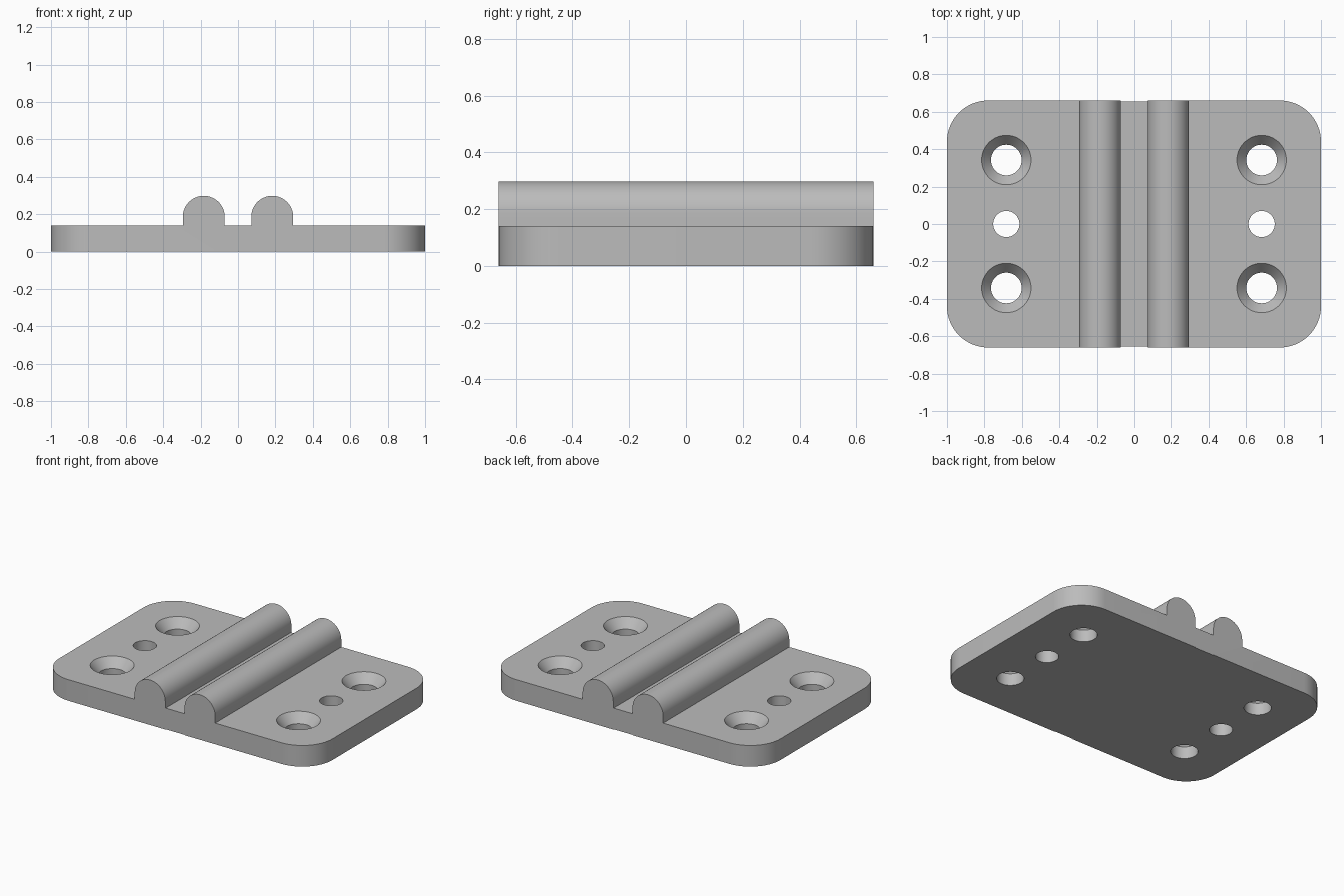
import bpy, bmesh, math

DEPTH, THICK = 0.66, 0.14          # half depth and thickness of the plate
RIB_X, RIB_R, RIB_Z = 0.183, 0.112, 0.186

if "Cube" in bpy.data.objects:
    bpy.data.objects.remove(bpy.data.objects["Cube"], do_unlink=True)

grey = bpy.data.materials.new("plain grey")
grey.use_nodes = True
colour = (0.50, 0.50, 0.50, 1)
grey.diffuse_color = colour
grey.node_tree.nodes["Principled BSDF"].inputs["Base Color"].default_value = colour


def make_object(name, bm):
    bmesh.ops.recalc_face_normals(bm, faces=bm.faces)
    mesh = bpy.data.meshes.new(name)
    bm.to_mesh(mesh)
    bm.free()
    mesh.materials.append(grey)
    obj = bpy.data.objects.new(name, mesh)
    bpy.context.collection.objects.link(obj)
    return obj


def extrude_profile(bm, points, half_depth):
    """Extrude an (x, z) outline along y."""
    face = bm.faces.new([bm.verts.new((x, -half_depth, z)) for x, z in points])
    new = bmesh.ops.extrude_face_region(bm, geom=[face])["geom"]
    verts = [g for g in new if isinstance(g, bmesh.types.BMVert)]
    bmesh.ops.translate(bm, verts=verts, vec=(0, 2 * half_depth, 0))


def add_revolved(bm, x, y, profile, sides=48):
    """Add a closed solid turned from (radius, z) points."""
    rings = [[bm.verts.new((x + r * math.cos(2 * math.pi * i / sides),
                            y + r * math.sin(2 * math.pi * i / sides), z))
              for i in range(sides)] for r, z in profile]
    for low, high in zip(rings, rings[1:]):
        for i in range(sides):
            j = (i + 1) % sides
            bm.faces.new((low[i], low[j], high[j], high[i]))
    bm.faces.new(rings[0][::-1])
    bm.faces.new(rings[-1])


# Leaf: plate and round-topped rib in one outline
arc = [(RIB_X + RIB_R * math.cos(math.pi * i / 32),
        RIB_Z + RIB_R * math.sin(math.pi * i / 32)) for i in range(33)]
inner = RIB_X - RIB_R
bm = bmesh.new()
extrude_profile(bm, [(inner, 0), (1, 0), (1, THICK), (RIB_X + RIB_R, THICK)] + arc, DEPTH)

# Rounded outer corners
corners = [e for e in bm.edges if all(v.co.x > 0.99 for v in e.verts)
           and abs(e.verts[0].co.z - e.verts[1].co.z) > 0.1]
bmesh.ops.bevel(bm, geom=corners, offset=0.22, segments=16, profile=0.5, affect='EDGES')
leaf = make_object("leaves_with_ribs", bm)

# Screw holes: two countersunk and one plain
bm = bmesh.new()
for y in (-0.342, 0.342):
    add_revolved(bm, 0.683, y, [(0.082, -0.1), (0.082, 0.08), (0.132, THICK), (0.132, 0.25)])
add_revolved(bm, 0.683, 0, [(0.07, -0.1), (0.07, 0.25)])
cutter = make_object("hole_cutter", bm)
cutter.hide_render = True

cut = leaf.modifiers.new("holes", 'BOOLEAN')
cut.operation, cut.solver, cut.object = 'DIFFERENCE', 'EXACT', cutter
mirror = leaf.modifiers.new("mirror", 'MIRROR')
mirror.use_mirror_merge = False

bpy.ops.object.select_all(action='DESELECT')
leaf.select_set(True)
bpy.context.view_layer.objects.active = leaf
for name in ("holes", "mirror"):
    bpy.ops.object.modifier_apply(modifier=name)
bpy.data.objects.remove(cutter, do_unlink=True)
bpy.ops.object.shade_smooth_by_angle(angle=math.radians(30))

# Slightly recessed web between the ribs
bm = bmesh.new()
extrude_profile(bm, [(-inner, 0), (inner, 0), (inner, THICK), (-inner, THICK)], DEPTH - 0.004)
make_object("centre_web", bm)
